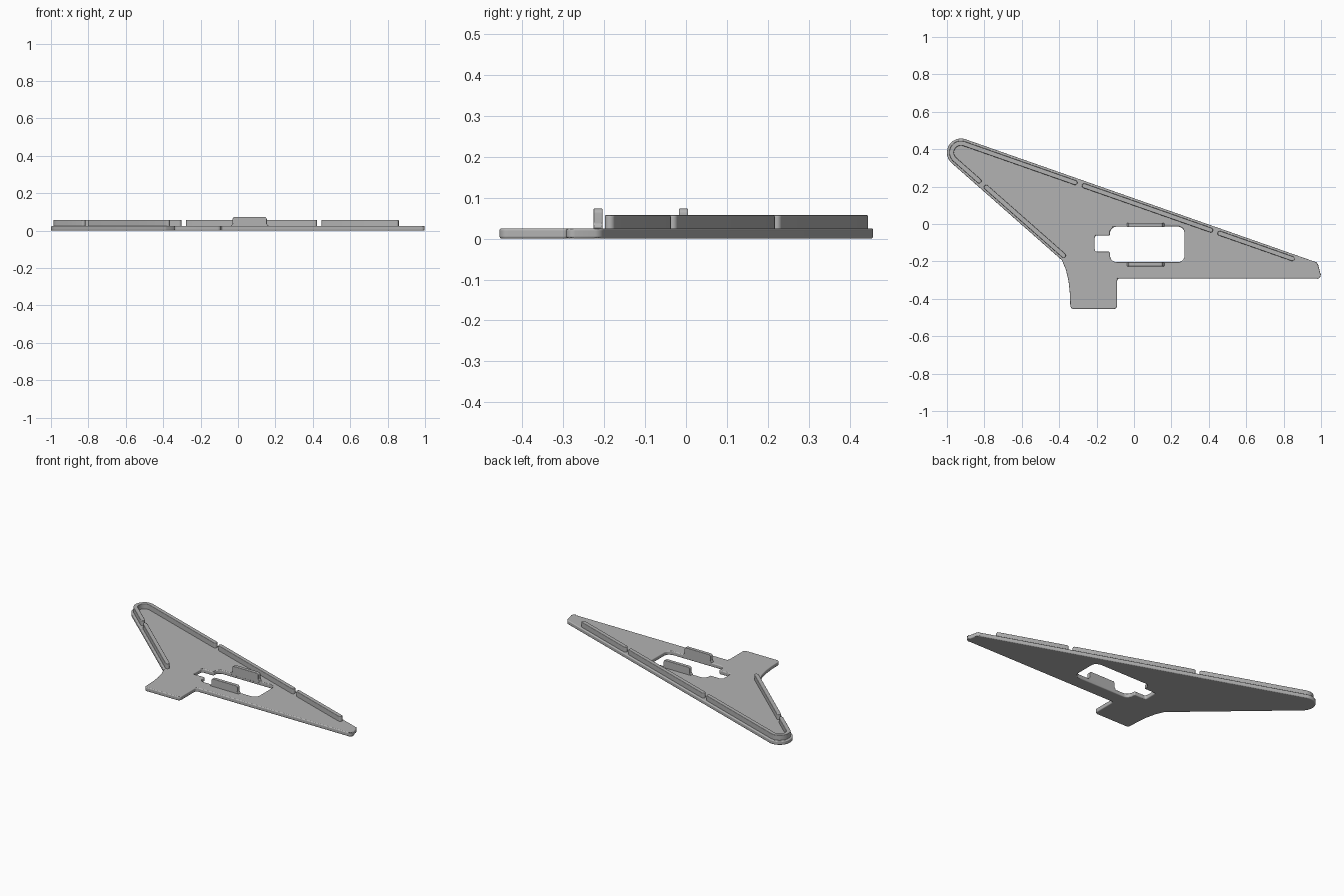
import bpy, bmesh, math
from mathutils import Vector, Matrix

cube = bpy.data.objects.get("Cube")
if cube:
    bpy.data.objects.remove(cube, do_unlink=True)

grey = bpy.data.materials.new("plain grey")
grey.use_nodes = True
grey.diffuse_color = (0.45, 0.45, 0.45, 1)
grey.node_tree.nodes["Principled BSDF"].inputs["Base Color"].default_value = grey.diffuse_color


def rounded(corners, steps=8):
    """Closed outline from (x, y, corner radius) entries."""
    out = []
    for i, (x, y, r) in enumerate(corners):
        p = Vector((x, y))
        if r == 0:
            out.append(p)
            continue
        u = (Vector(corners[i - 1][:2]) - p).normalized()
        v = (Vector(corners[(i + 1) % len(corners)][:2]) - p).normalized()
        half = u.angle(v) / 2
        c = p + (u + v).normalized() * r / math.sin(half)
        reach = r / math.tan(half)
        a, b = p + u * reach - c, p + v * reach - c
        start = math.atan2(a.y, a.x)
        sweep = math.atan2(a.x * b.y - a.y * b.x, a.dot(b))
        out += arc(c, r, start, start + sweep, steps)
    return out


def arc(c, r, a0, a1, steps):
    return [c + r * Vector((math.cos(a), math.sin(a)))
            for a in (a0 + (a1 - a0) * k / steps for k in range(steps + 1))]


def prism(name, loops, low, high, bevel, matrix=None):
    """Extrude flat outlines (first outer, then holes) with softened rims."""
    bm = bmesh.new()
    edges = []
    for loop in loops:
        vs = [bm.verts.new((p.x, p.y, low)) for p in loop]
        edges += [bm.edges.new((vs[i - 1], vs[i])) for i in range(len(vs))]
    bmesh.ops.triangle_fill(bm, edges=edges, use_beauty=True, normal=(0, 0, 1))
    ext = bmesh.ops.extrude_face_region(bm, geom=bm.faces[:])
    top = [g for g in ext["geom"] if isinstance(g, bmesh.types.BMVert)]
    bmesh.ops.translate(bm, verts=top, vec=(0, 0, high - low))
    bmesh.ops.recalc_face_normals(bm, faces=bm.faces)
    if matrix:
        bm.transform(matrix)
    mesh = bpy.data.meshes.new(name)
    bm.to_mesh(mesh)
    bm.free()
    mesh.materials.append(grey)
    ob = bpy.data.objects.new(name, mesh)
    bpy.context.collection.objects.link(ob)
    mod = ob.modifiers.new("soft rim", 'BEVEL')
    mod.width, mod.segments = bevel, 3
    mod.limit_method, mod.angle_limit = 'ANGLE', math.radians(50)
    mod.use_clamp_overlap = False
    bpy.ops.object.select_all(action='DESELECT')
    ob.select_set(True)
    bpy.context.view_layer.objects.active = ob
    bpy.ops.object.shade_smooth_by_angle(angle=math.radians(35))
    return ob


def slot(path, half):
    """Outline of a path with constant width and round ends."""
    left, right = [], []
    for i, p in enumerate(path):
        d = (path[min(i + 1, len(path) - 1)] - path[max(i - 1, 0)]).normalized()
        n = Vector((-d.y, d.x)) * half
        left.append(p + n)
        right.append(p - n)

    def cap(p, side):
        a = math.atan2(side.y - p.y, side.x - p.x)
        return arc(p, half, a, a - math.pi, 8)[1:-1]
    return left + cap(path[-1], left[-1]) + right[::-1] + cap(path[0], right[0])


# Wing tip centre and the directions of its two long edges
TIP = Vector((-0.925, 0.382))
A_UP, A_LOW = math.radians(70.7), math.radians(228.6)
RAIL_R, RAIL_HALF = 0.05, 0.0125


def on_edge(angle, x):
    """Point on a rail centre line at the given x."""
    n = Vector((math.cos(angle), math.sin(angle)))
    p = TIP + n * RAIL_R
    return Vector((x, p.y - (x - p.x) * n.x / n.y))


# Wing plate with its window
outline = [(p.x, p.y, 0) for p in arc(TIP, 0.075, A_UP, A_LOW, 28)]
outline += [(-0.385, -0.194, 0.03), (-0.364, -0.245, 0), (-0.35, -0.305, 0),
            (-0.343, -0.37, 0), (-0.34, -0.455, 0.02), (-0.09, -0.455, 0.02),
            (-0.09, -0.292, 0.012), (1.003, -0.292, 0.018), (0.982, -0.207, 0.03)]
window = [(-0.128, -0.204, 0.035), (0.27, -0.204, 0.035), (0.27, -0.014, 0.035),
          (-0.128, -0.014, 0.035), (-0.128, -0.062, 0.008), (-0.21, -0.062, 0.012),
          (-0.21, -0.148, 0.012), (-0.128, -0.148, 0.008)]
prism("wing_plate", [rounded(outline), rounded(window)], 0, 0.025, 0.005)

# Raised rails along the two long edges
tip_path = ([on_edge(A_UP, -0.315)] + arc(TIP, RAIL_R, A_UP, A_LOW, 28)
            + [on_edge(A_LOW, -0.828)])
rails = {"tip_rail": tip_path}
for name, angle, x0, x1 in (("upper_middle_rail", A_UP, -0.266, 0.41),
                            ("upper_end_rail", A_UP, 0.459, 0.847),
                            ("lower_rail", A_LOW, -0.79, -0.377)):
    rails[name] = [on_edge(angle, x0), on_edge(angle, x1)]
for name, path in rails.items():
    prism(name, [slot(path, RAIL_HALF)], 0.015, 0.057, 0.003)

# Upright tabs beside the window, flared at the foot
tab = [(-0.037, 0.015, 0), (0.162, 0.015, 0), (0.162, 0.026, 0), (0.154, 0.036, 0.006),
       (0.154, 0.073, 0.012), (-0.029, 0.073, 0.012), (-0.029, 0.036, 0.006),
       (-0.037, 0.026, 0)]
upright = Matrix.Rotation(math.radians(90), 4, 'X')
for name, y in (("back_tab", -0.006), ("front_tab", -0.215)):
    prism(name, [rounded(tab)], -0.011, 0.011, 0.002,
          Matrix.Translation((0, y, 0)) @ upright)
